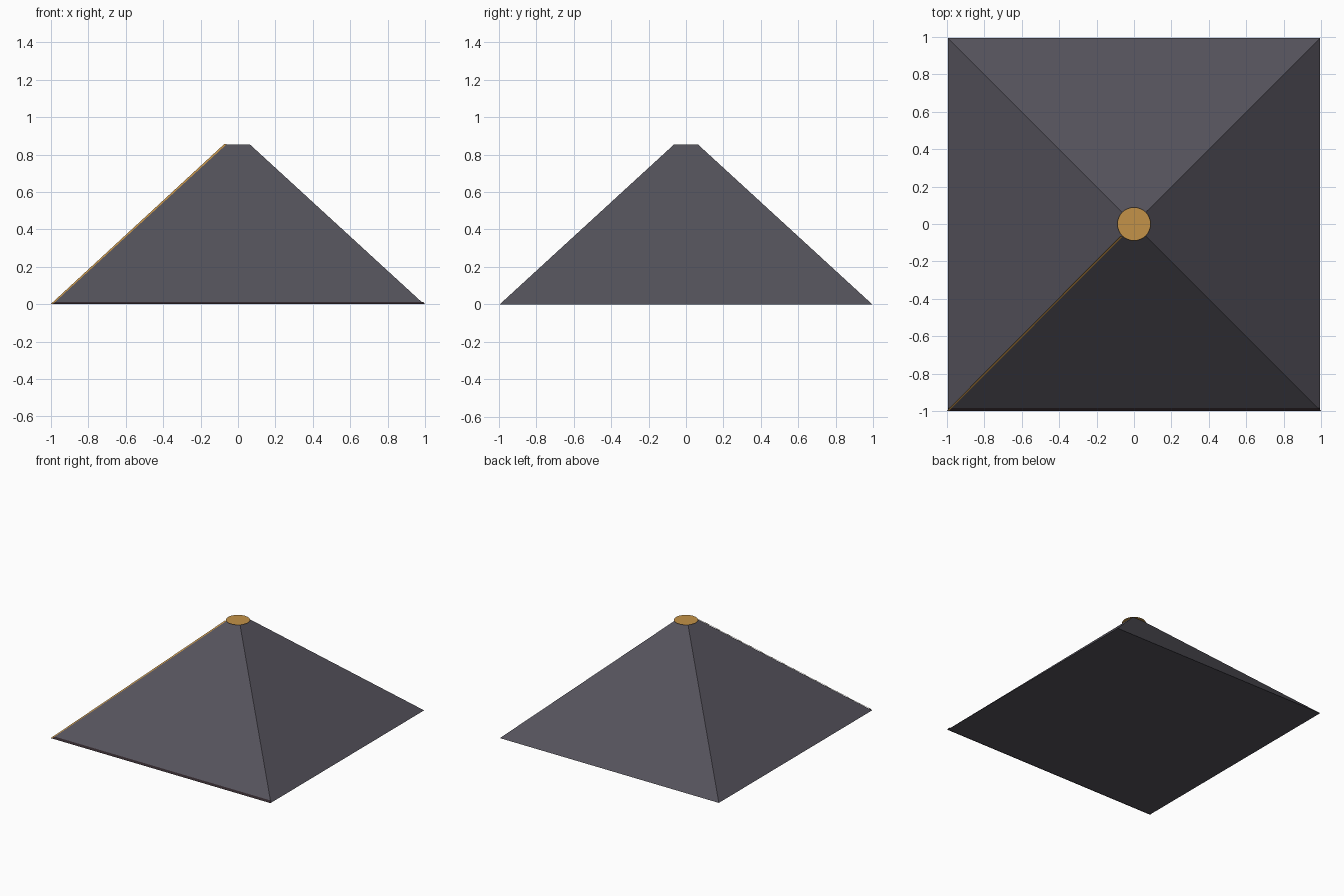
import bpy, math

if "Cube" in bpy.data.objects:
    bpy.data.objects.remove(bpy.data.objects["Cube"])

W, T, H = 0.995, 0.063, 0.855   # base half width, top half width, height


def paint(obj, name, rgb):
    mat = bpy.data.materials.new(name)
    mat.diffuse_color = (*rgb, 1)
    mat.use_nodes = True
    mat.node_tree.nodes["Principled BSDF"].inputs["Base Color"].default_value = mat.diffuse_color
    obj.data.materials.append(mat)


def strip(name, verts):
    mesh = bpy.data.meshes.new(name)
    mesh.from_pydata(verts, [], [tuple(range(len(verts)))])
    obj = bpy.data.objects.new(name, mesh)
    bpy.context.collection.objects.link(obj)
    return obj


# Truncated four-sided body
bpy.ops.mesh.primitive_cone_add(vertices=4, radius1=W * math.sqrt(2), radius2=T * math.sqrt(2),
                                depth=H, location=(0, 0, H / 2), rotation=(0, 0, math.pi / 4))
body = bpy.context.object
body.name = "pyramid_body"
paint(body, "dark_slate", (0.09, 0.085, 0.105))

# Thin round cap, spanning the corners of the cut top
bpy.ops.mesh.primitive_circle_add(vertices=32, radius=T * math.sqrt(2), fill_type='NGON',
                                  location=(0, 0, H + 0.002))
cap = bpy.context.object
cap.name = "top_disc"
paint(cap, "gold", (0.55, 0.29, 0.065))

# Gold trim running up the front left hip, in the plane of the front face
trim = strip("hip_trim", [(-1.0, -W - 0.003, 0.002), (-W + 0.006, -W - 0.003, 0.002),
                          (-T + 0.004, -T - 0.003, H + 0.002), (-T - 0.01, -T - 0.003, H + 0.002)])
trim.data.materials.append(cap.data.materials[0])

# Dark trim along the front base edge
base = strip("front_base_trim", [(-1, -1, 0), (1, -1, 0), (0.99, -0.984, 0.013), (-0.99, -0.984, 0.013)])
paint(base, "dark_edge", (0.03, 0.02, 0.025))
